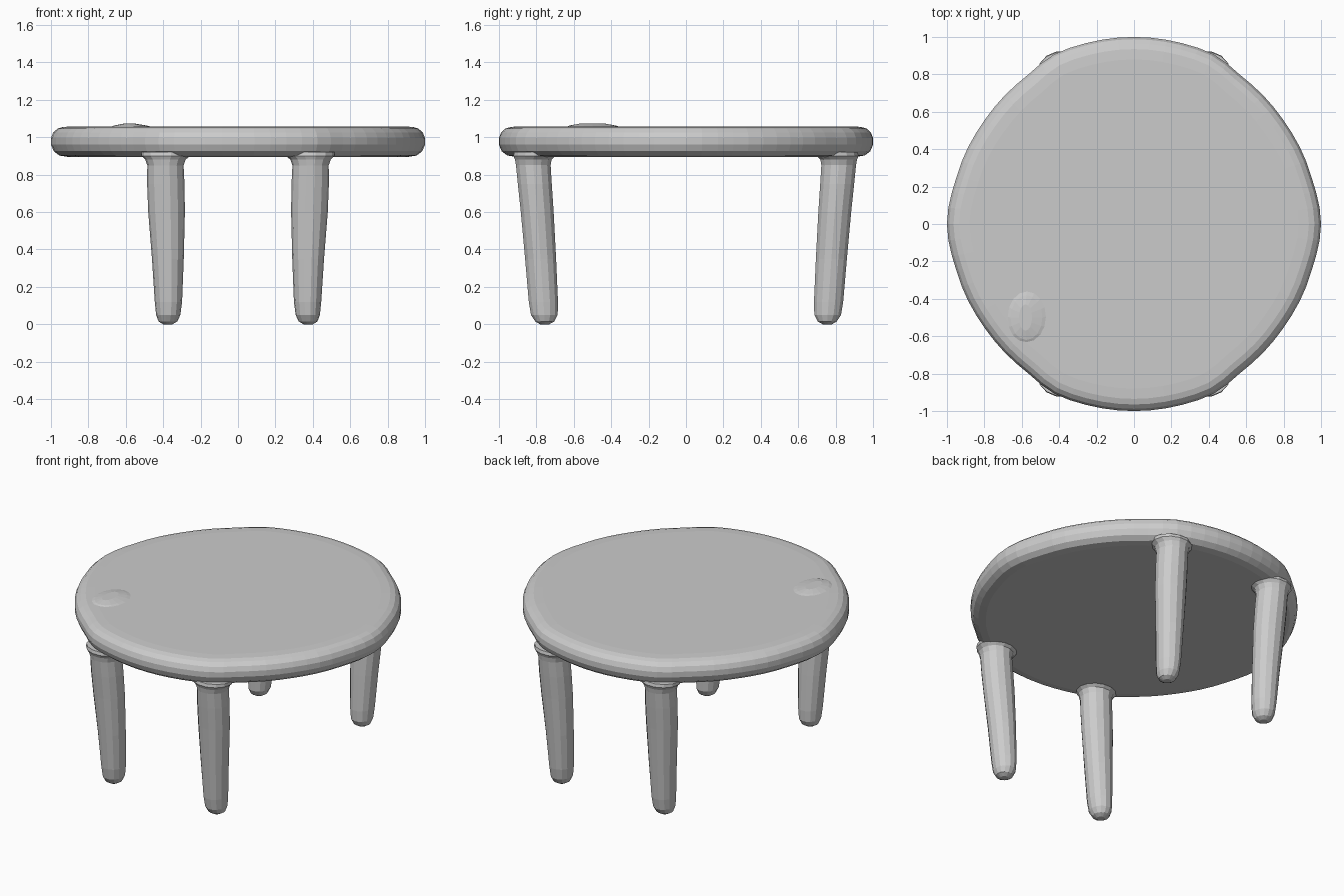
import bpy, bmesh, math

cube = bpy.data.objects.get("Cube")
if cube:
    bpy.data.objects.remove(cube, do_unlink=True)

grey = bpy.data.materials.new("plain grey")
grey.use_nodes = True
colour = (0.6, 0.6, 0.6, 1)
grey.diffuse_color = colour
grey.node_tree.nodes["Principled BSDF"].inputs["Base Color"].default_value = colour


def loft(name, rings):
    """Skin a stack of point rings, from bottom to top, and cap both ends."""
    bm = bmesh.new()
    loops = [[bm.verts.new(p) for p in ring] for ring in rings]
    n = len(loops[0])
    for low, high in zip(loops, loops[1:]):
        for i in range(n):
            j = (i + 1) % n
            bm.faces.new((low[i], low[j], high[j], high[i]))
    bm.faces.new(loops[0][::-1])
    bm.faces.new(loops[-1])
    bmesh.ops.recalc_face_normals(bm, faces=bm.faces)
    mesh = bpy.data.meshes.new(name)
    bm.to_mesh(mesh)
    bm.free()
    mesh.materials.append(grey)
    obj = bpy.data.objects.new(name, mesh)
    bpy.context.collection.objects.link(obj)
    return obj


def ellipse(cx, cy, z, rx, ry, sides):
    turns = [math.tau * i / sides for i in range(sides)]
    return [(cx + rx * math.cos(a), cy + ry * math.sin(a), z) for a in turns]


# Table top: slightly uneven round outline, fuller above the legs
outline = [(0, 1.0), (18, 0.98), (35, 0.973), (52, 0.976), (66, 1.003), (78, 1.0), (90, 1.0)]


def radius(angle):
    a = math.degrees(angle) % 180
    a = min(a, 180 - a)
    for (a0, r0), (a1, r1) in zip(outline, outline[1:]):
        if a <= a1:
            t = max(0, (a - a0) / (a1 - a0))
            t = t * t * (3 - 2 * t)
            return r0 + (r1 - r0) * t
    return 1.0


# Rounded rim profile: inset from the outline, height
rim = [(0.09, 0.895), (0.045, 0.902), (0.015, 0.925), (0, 0.96), (0, 0.995),
       (0.012, 1.025), (0.035, 1.046), (0.065, 1.055), (0.12, 1.058)]
sides = 72
rings = []
for inset, z in rim:
    ring = []
    for i in range(sides):
        a = math.tau * i / sides
        r = radius(a) - inset
        ring.append((r * math.cos(a), r * math.sin(a), z))
    rings.append(ring)
loft("table_top", rings)

# Low uneven swelling on the table top
loft("top_bump", [ellipse(-0.57, -0.49, 1.05, 0.13, 0.16, 16),
                  ellipse(-0.575, -0.5, 1.063, 0.085, 0.12, 16),
                  ellipse(-0.58, -0.5, 1.072, 0.035, 0.07, 16)])

# Legs: height, centre x, centre y, half width, half depth
leg = [(0.0, 0.375, 0.755, 0.025, 0.025), (0.015, 0.375, 0.755, 0.05, 0.052),
       (0.05, 0.373, 0.757, 0.065, 0.073), (0.12, 0.372, 0.762, 0.073, 0.08),
       (0.35, 0.375, 0.777, 0.085, 0.085), (0.6, 0.382, 0.795, 0.098, 0.09),
       (0.75, 0.386, 0.808, 0.1, 0.093), (0.85, 0.388, 0.816, 0.097, 0.095),
       (0.88, 0.388, 0.816, 0.108, 0.1), (0.9, 0.386, 0.81, 0.13, 0.115),
       (0.92, 0.386, 0.81, 0.13, 0.11)]
for side, sx in (("left", 1), ("right", -1)):
    for end, sy in (("front", -1), ("back", 1)):
        loft(f"{end}_{side}_leg",
             [ellipse(sx * x, sy * y, z, rx, ry, 14) for z, x, y, rx, ry in leg])
